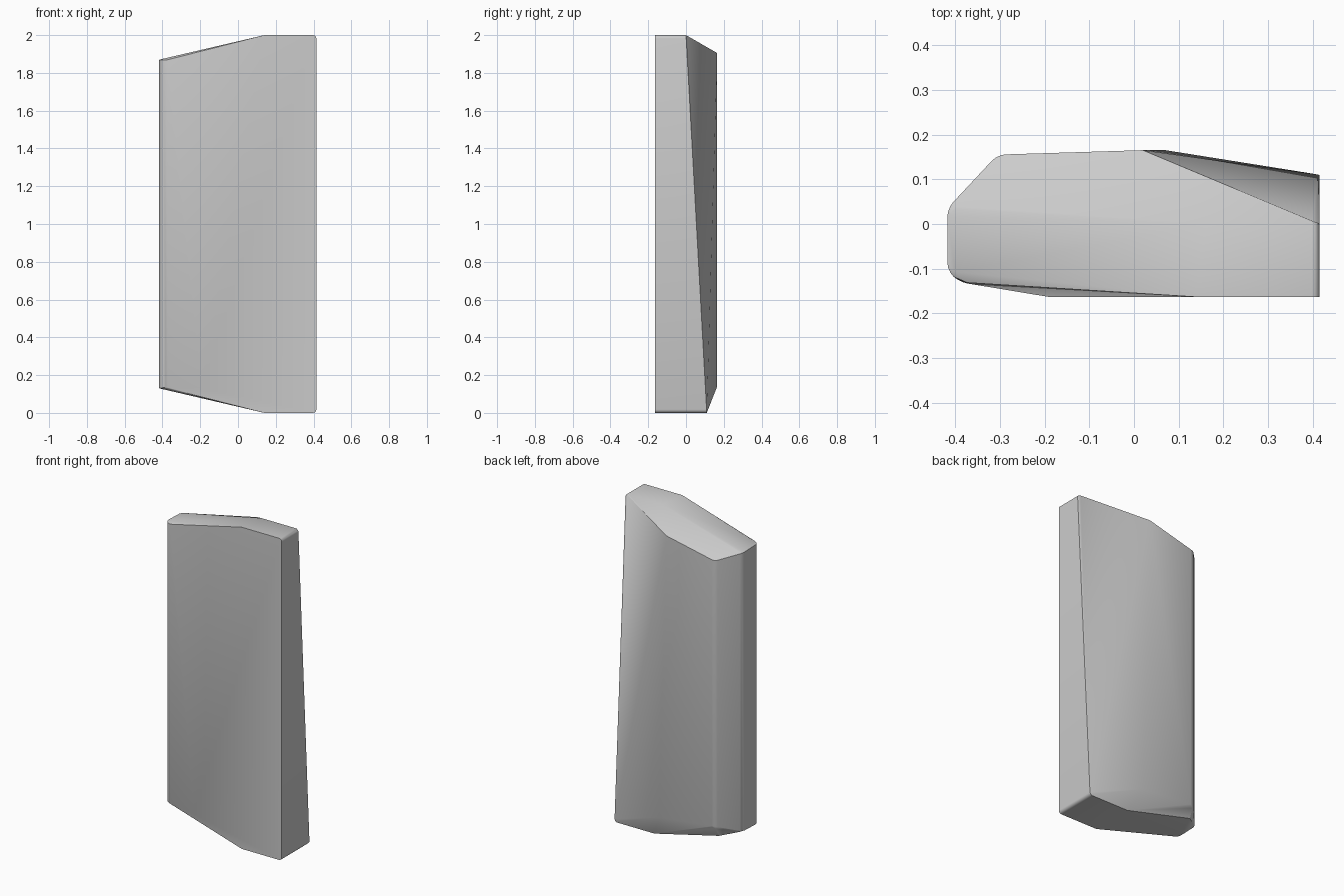
import bpy, bmesh, math

if "Cube" in bpy.data.objects:
    bpy.data.objects.remove(bpy.data.objects["Cube"], do_unlink=True)

grey = bpy.data.materials.new("plain_grey")
grey.use_nodes = True
colour = (0.6, 0.6, 0.6, 1)
grey.diffuse_color = colour
grey.node_tree.nodes["Principled BSDF"].inputs["Base Color"].default_value = colour

# Corners of the faceted slab: upper cap, then lower cap
top = [(0.415, -0.163, 2), (0.14, -0.163, 2), (-0.39, -0.13, 1.865),
       (-0.417, -0.105, 1.87), (-0.417, 0.035, 1.865), (-0.305, 0.155, 1.83),
       (0.02, 0.165, 1.905), (0.16, 0, 2), (0.415, 0, 2)]
bottom = [(0.415, -0.163, 0), (0.14, -0.163, 0), (-0.19, -0.163, 0.13),
          (-0.39, -0.13, 0.135), (-0.417, -0.105, 0.13), (-0.417, 0.035, 0.135),
          (-0.31, 0.12, 0.11), (-0.305, 0.155, 0.18), (0.07, 0.165, 0.14),
          (0.14, 0.11, 0), (0.415, 0.11, 0)]

bm = bmesh.new()
for p in top + bottom:
    bm.verts.new(p)
bmesh.ops.convex_hull(bm, input=bm.verts)
bmesh.ops.dissolve_limit(bm, angle_limit=math.radians(0.5),
                         verts=bm.verts, edges=bm.edges)


def softened(edge):
    """Right end of both caps, and the upright edges of the left side."""
    a, b = (v.co for v in edge.verts)
    right_end = min(a.x, b.x) > 0.41 and abs(a.z - b.z) < 0.01
    left_upright = max(a.x, b.x) < -0.3 and abs(a.z - b.z) > 1
    return right_end or left_upright


bmesh.ops.bevel(bm, geom=[e for e in bm.edges if softened(e)], offset=0.018,
                offset_type='OFFSET', segments=3, profile=0.5,
                affect='EDGES', clamp_overlap=True)
bmesh.ops.recalc_face_normals(bm, faces=bm.faces)

mesh = bpy.data.meshes.new("slab")
bm.to_mesh(mesh)
bm.free()
mesh.materials.append(grey)
slab = bpy.data.objects.new("slab", mesh)
bpy.context.collection.objects.link(slab)

bpy.context.view_layer.objects.active = slab
slab.select_set(True)
bpy.ops.object.shade_smooth_by_angle(angle=math.radians(30))
